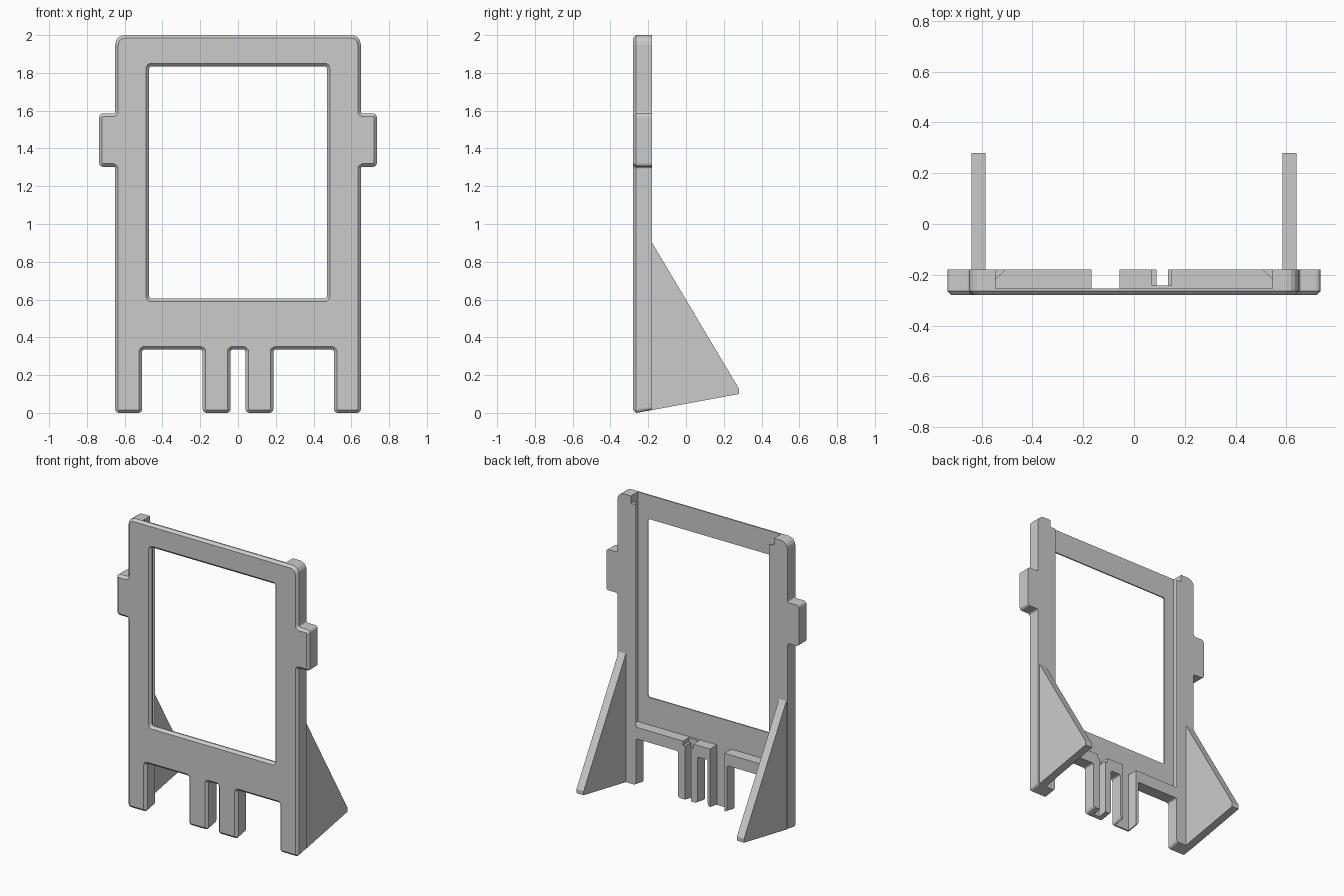
import bpy, bmesh, math
from mathutils import Vector

if "Cube" in bpy.data.objects:
    bpy.data.objects.remove(bpy.data.objects["Cube"])

grey = bpy.data.materials.new("light grey plastic")
grey.diffuse_color = (0.6, 0.6, 0.6, 1)
grey.use_nodes = True
grey.node_tree.nodes["Principled BSDF"].inputs["Base Color"].default_value = grey.diffuse_color


def rounded(corners, steps=4):
    """Round each (a, b, radius) corner of a closed polygon."""
    out = []
    n = len(corners)
    for i, (a, b, r) in enumerate(corners):
        p = Vector((a, b))
        u = (Vector(corners[i - 1][:2]) - p).normalized()
        v = (Vector(corners[(i + 1) % n][:2]) - p).normalized()
        centre = p + (u + v) * r
        for k in range(steps + 1):
            t = k / steps * math.pi / 2
            out.append(centre - v * r * math.cos(t) - u * r * math.sin(t))
    return out


def offset(pts, d):
    """Move a counter-clockwise polygon inwards by d with mitred corners."""
    out = []
    n = len(pts)
    for i, p in enumerate(pts):
        e1 = (p - pts[i - 1]).normalized()
        e2 = (pts[(i + 1) % n] - p).normalized()
        n1, n2 = Vector((-e1.y, e1.x)), Vector((-e2.y, e2.x))
        out.append(p + (n1 + n2) * d / (1 + n1.dot(n2)))
    return out


def loft(name, rings):
    """Closed solid through rings of 3D points."""
    bm = bmesh.new()
    vr = [[bm.verts.new(p) for p in ring] for ring in rings]
    n = len(vr[0])
    for lo, hi in zip(vr, vr[1:]):
        for i in range(n):
            j = (i + 1) % n
            bm.faces.new((lo[i], lo[j], hi[j], hi[i]))
    bm.faces.new(vr[0])
    bm.faces.new(list(reversed(vr[-1])))
    bmesh.ops.recalc_face_normals(bm, faces=bm.faces)
    if bm.calc_volume(signed=True) < 0:
        bmesh.ops.reverse_faces(bm, faces=bm.faces)
    mesh = bpy.data.meshes.new(name)
    bm.to_mesh(mesh)
    bm.free()
    mesh.materials.append(grey)
    ob = bpy.data.objects.new(name, mesh)
    bpy.context.collection.objects.link(ob)
    return ob


def upright(pts, y, bottom=0):
    """Place a profile in the xz plane; lift the feet by the given amount."""
    return [(p.x, y, p.y + (bottom if p.y < 0.05 else 0)) for p in pts]


def block(name, x0, x1, y0, y1, z0, z1):
    return loft(name, [[(x0, y0, z), (x1, y0, z), (x1, y1, z), (x0, y1, z)]
                       for z in (z0, z1)])


def cut(target, cutter):
    """Subtract the cutter, bake the result and discard the cutter."""
    for solver in ('EXACT', 'MANIFOLD', 'FLOAT'):
        mod = target.modifiers.new("cut", 'BOOLEAN')
        mod.operation, mod.solver, mod.object = 'DIFFERENCE', solver, cutter
        bpy.context.view_layer.update()
        deps = bpy.context.evaluated_depsgraph_get()
        mesh = bpy.data.meshes.new_from_object(target.evaluated_get(deps))
        target.modifiers.remove(mod)
        if len(mesh.polygons) > 20:
            target.data = mesh
            break
    bpy.data.objects.remove(cutter)


FRONT, BACK, FLOOR, BEVEL = -0.28, -0.18, -0.255, 0.016
SLOPE = math.tan(math.radians(10))

# frame outline with feet and side tabs, mirrored
r, q = 0.012, 0.02
half = [(0.04, 0.335, r), (0.04, 0, q), (0.187, 0, q), (0.187, 0.335, r),
        (0.508, 0.335, r), (0.508, 0, q), (0.65, 0, q), (0.65, 1.303, r),
        (0.735, 1.303, q), (0.735, 1.585, q), (0.65, 1.585, r), (0.65, 2.0, 0.05)]
outline = rounded(half + [(-x, z, c) for x, z, c in reversed(half)])
frame = loft("frame", [upright(offset(outline, BEVEL), FRONT),
                       upright(outline, FRONT + BEVEL),
                       upright(outline, BACK, SLOPE * (BACK - FRONT - BEVEL))])

# window opening with a bevelled front edge
window = rounded([(-0.47, 0.605, r), (0.47, 0.605, r), (0.47, 1.835, r), (-0.47, 1.835, r)])
cut(frame, loft("window_cutter", [upright(offset(window, -BEVEL - 0.002), FRONT - 0.002),
                                  upright(window, FRONT + BEVEL), upright(window, 0)]))

# panel channel in the back, undercut along both sides and open at the top
channel = [(0.546, FLOOR), (0.546, -0.218), (0.506, BACK), (0.506, 0)]
channel += [(-x, y) for x, y in reversed(channel)]
cut(frame, loft("channel_cutter", [[(x, y, z) for x, y in channel] for z in (0.415, 2.2)]))
cut(frame, block("channel_mouth_cutter", -0.546, 0.546, FLOOR, 0.02, 1.95, 2.25))

# cable grooves down the back of the middle feet
cut(frame, block("wide_groove_cutter", -0.168, -0.057, FLOOR, 0.03, -0.1, 0.5))
cut(frame, block("narrow_groove_cutter", 0.088, 0.133, -0.242, 0.03, -0.1, 0.5))
cut(frame, block("groove_mouth_cutter", 0.07, 0.148, -0.242, 0.04, 0.385, 0.52))

# triangular rear braces
inner = BACK - 0.005
side = [(inner, SLOPE * (inner + 0.264)), (0.28, 0.1), (0.28, 0.128), (0.272, 0.142), (inner, 0.91)]
for name, s in (("left_brace", -1), ("right_brace", 1)):
    loft(name, [[(s * x, y, z) for y, z in side] for x in (0.585, 0.64)])
